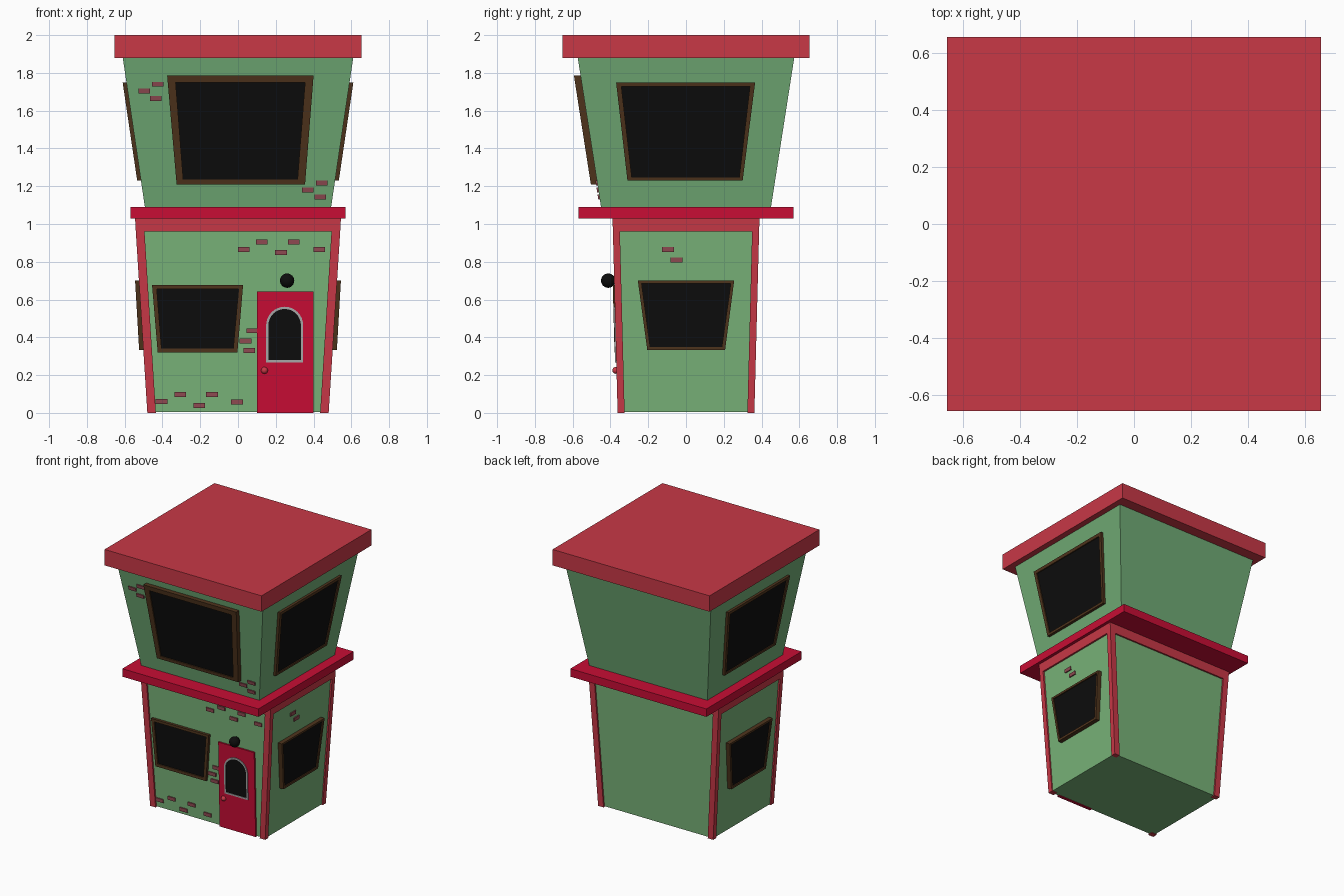
import bpy, bmesh, math

if "Cube" in bpy.data.objects:
    bpy.data.objects.remove(bpy.data.objects["Cube"])


def material(name, rgb):
    m = bpy.data.materials.new(name)
    m.diffuse_color = (*rgb, 1)
    m.use_nodes = True
    m.node_tree.nodes["Principled BSDF"].inputs["Base Color"].default_value = m.diffuse_color
    return m


GREEN = material("green_wall", (0.19, 0.45, 0.19))
GREEN2 = material("upper_green_wall", (0.165, 0.41, 0.18))
TRIM = material("red_trim", (0.58, 0.04, 0.062))
RED = material("crimson", (0.58, 0.004, 0.035))
BROWN = material("brown_frame", (0.08, 0.035, 0.012))
BLACK = material("black", (0.004, 0.004, 0.004))
GREY = material("grey_frame", (0.4, 0.4, 0.4))
BRICK = material("brick", (0.28, 0.07, 0.085))


def mesh_object(name, verts, faces, mat):
    bm = bmesh.new()
    vs = [bm.verts.new(v) for v in verts]
    for f in faces:
        bm.faces.new([vs[i] for i in f])
    bmesh.ops.recalc_face_normals(bm, faces=bm.faces)
    me = bpy.data.meshes.new(name)
    bm.to_mesh(me)
    bm.free()
    me.materials.append(mat)
    ob = bpy.data.objects.new(name, me)
    bpy.context.collection.objects.link(ob)
    return ob


def loft(name, r0, z0, r1, z1, mat):
    """Tapered block between two rectangles (x0, x1, y0, y1)."""
    verts = []
    for (x0, x1, y0, y1), z in ((r0, z0), (r1, z1)):
        verts += [(x0, y0, z), (x1, y0, z), (x1, y1, z), (x0, y1, z)]
    sides = [(i, (i + 1) % 4, (i + 1) % 4 + 4, i + 4) for i in range(4)]
    return mesh_object(name, verts, sides + [(0, 1, 2, 3), (4, 5, 6, 7)], mat)


def block(name, hx0, hy0, z0, hx1, hy1, z1, mat):
    return loft(name, (-hx0, hx0, -hy0, hy0), z0, (-hx1, hx1, -hy1, hy1), z1, mat)


# Each storey: z0, half x, half y, z1, half x, half y
LOWER = (0.0, 0.472, 0.35, 1.03, 0.532, 0.377)
UPPER = (1.09, 0.493, 0.45, 1.88, 0.61, 0.573)


def on_wall(storey, side, u, z, d):
    """Point on a leaning wall, pushed outward by d."""
    z0, x0, y0, z1, x1, y1 = storey
    t = (z - z0) / (z1 - z0)
    if side == "front":
        return (u, -(y0 + (y1 - y0) * t + d), z)
    s = 1 if side == "right" else -1
    return (s * (x0 + (x1 - x0) * t + d), u, z)


def panel(name, storey, side, outline, d, mat):
    n = len(outline)
    verts = [on_wall(storey, side, u, z, e) for e in (-0.01, d) for u, z in outline]
    faces = [(i, (i + 1) % n, (i + 1) % n + n, i + n) for i in range(n)]
    faces += [tuple(range(n)), tuple(range(n, 2 * n))]
    return mesh_object(name, verts, faces, mat)


def ring(name, storey, side, outer, inner, d, mat):
    n = len(outer)
    verts = [on_wall(storey, side, u, z, e)
             for loop, e in ((outer, -0.01), (outer, d), (inner, d), (inner, -0.01))
             for u, z in loop]
    faces = []
    for k in range(4):
        a, b = k * n, (k + 1) % 4 * n
        faces += [(a + i, a + (i + 1) % n, b + (i + 1) % n, b + i) for i in range(n)]
    return mesh_object(name, verts, faces, mat)


def trapezoid(b0, b1, z0, t0, t1, z1):
    return [(b0, z0), (b1, z0), (t1, z1), (t0, z1)]


def window(name, storey, side, outer, inner, d):
    ring(name + "_frame", storey, side, trapezoid(*outer), trapezoid(*inner), d, BROWN)
    panel(name + "_pane", storey, side, trapezoid(*inner), d - 0.008, BLACK)


def bricks(name, storey, side, centres):
    for i, (u, z) in enumerate(centres):
        w, h = 0.031, 0.013
        panel(f"{name}_{i + 1}", storey, side,
              trapezoid(u - w, u + w, z - h, u - w, u + w, z + h), 0.008, BRICK)


# Main masses
block("lower_storey", 0.472, 0.35, 0.005, 0.532, 0.377, 1.03, GREEN)
block("floor_ledge", 0.568, 0.568, 1.03, 0.568, 0.568, 1.09, RED)
block("upper_storey", 0.493, 0.45, 1.09, 0.61, 0.573, 1.88, GREEN2)
block("roof_slab", 0.655, 0.655, 1.88, 0.655, 0.655, 2.0, TRIM)

# Trim: top band and four leaning corner posts
block("trim_band", 0.541, 0.387, 0.96, 0.545, 0.389, 1.03, TRIM)
for sx in (-1, 1):
    for sy in (-1, 1):
        loft(f"corner_post_{'right' if sx > 0 else 'left'}_{'back' if sy > 0 else 'front'}",
             (sx * 0.435, sx * 0.48, sy * 0.325, sy * 0.362), 0,
             (sx * 0.495, sx * 0.541, sy * 0.35, sy * 0.387), 0.96, TRIM)

# Windows
window("upper_front_window", UPPER, "front", (-0.325, 0.355, 1.21, -0.375, 0.40, 1.785),
       (-0.29, 0.315, 1.235, -0.33, 0.355, 1.75), 0.035)
window("lower_front_window", LOWER, "front", (-0.425, -0.003, 0.32, -0.455, 0.027, 0.677),
       (-0.405, -0.025, 0.342, -0.43, 0.003, 0.657), 0.02)
for side in ("left", "right"):
    window(f"upper_{side}_window", UPPER, side, (-0.31, 0.30, 1.23, -0.37, 0.366, 1.75),
           (-0.287, 0.282, 1.247, -0.342, 0.338, 1.727), 0.02)
    window(f"lower_{side}_window", LOWER, side, (-0.205, 0.207, 0.333, -0.255, 0.255, 0.70),
           (-0.19, 0.19, 0.35, -0.235, 0.237, 0.685), 0.032)


# Door with arched light
def arch(half, z0, zc, cx=0.247):
    arc = [(cx + half * math.cos(a), zc + half * math.sin(a))
           for a in (math.pi * i / 16 for i in range(17))]
    return [(cx - half, z0), (cx + half, z0)] + arc


panel("door", LOWER, "front", trapezoid(0.10, 0.40, 0, 0.10, 0.40, 0.643), 0.012, RED)
ring("door_window_frame", LOWER, "front", arch(0.098, 0.268, 0.464),
     arch(0.086, 0.28, 0.464), 0.018, GREY)
panel("door_window_pane", LOWER, "front", arch(0.086, 0.28, 0.464), 0.014, BLACK)

# Door knob and lamp
for name, pos, r, mat in (("door_knob", (0.14, -0.372, 0.225), 0.018, TRIM),
                          ("door_lamp", (0.26, -0.412, 0.70), 0.038, BLACK)):
    bpy.ops.mesh.primitive_uv_sphere_add(segments=24, ring_count=12, radius=r, location=pos)
    ob = bpy.context.object
    ob.name = name
    ob.data.materials.append(mat)
    bpy.ops.object.shade_smooth()

# Exposed bricks
bricks("lower_front_brick", LOWER, "front",
       [(0.03, 0.865), (0.125, 0.905), (0.228, 0.85), (0.295, 0.905), (0.43, 0.865),
        (0.076, 0.435), (0.04, 0.38), (0.06, 0.33), (-0.405, 0.06), (-0.305, 0.098),
        (-0.138, 0.098), (-0.205, 0.04), (-0.005, 0.058)])
bricks("upper_front_brick", UPPER, "front",
       [(-0.497, 1.705), (-0.425, 1.74), (-0.435, 1.665),
        (0.37, 1.18), (0.443, 1.217), (0.435, 1.143)])
bricks("right_brick", LOWER, "right", [(-0.095, 0.865), (-0.05, 0.81)])
